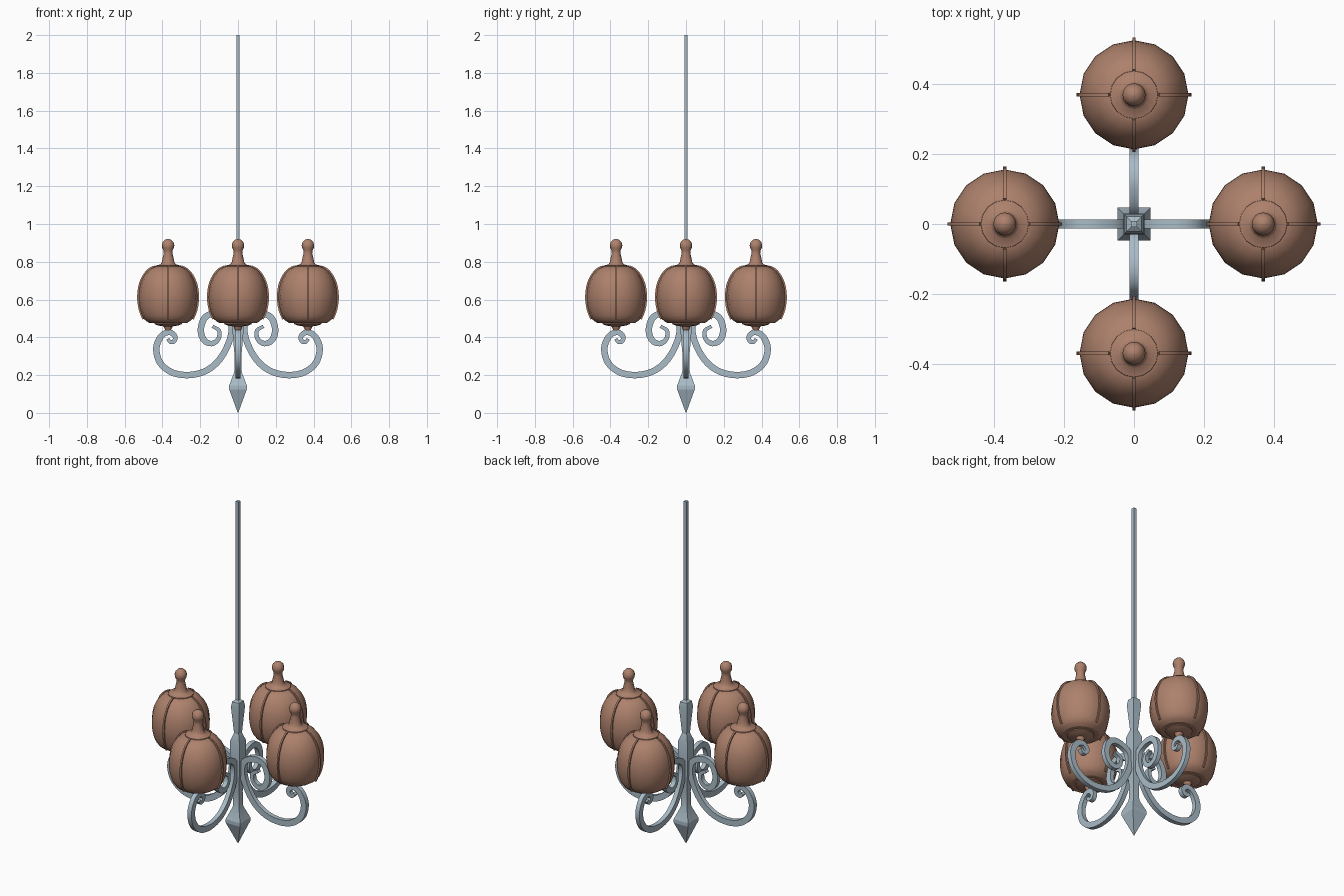
import bpy, bmesh, math
from mathutils import Vector, Matrix

if "Cube" in bpy.data.objects:
    bpy.data.objects.remove(bpy.data.objects["Cube"])

def material(name, rgb):
    m = bpy.data.materials.new(name)
    m.diffuse_color = (*rgb, 1)
    m.use_nodes = True
    m.node_tree.nodes["Principled BSDF"].inputs["Base Color"].default_value = m.diffuse_color
    return m

STEEL = material("steel", (0.40, 0.50, 0.57))
COPPER = material("copper", (0.42, 0.22, 0.15))

def finish(bm, name, mat, angle=35):
    bmesh.ops.recalc_face_normals(bm, faces=bm.faces)
    me = bpy.data.meshes.new(name)
    bm.to_mesh(me)
    bm.free()
    me.materials.append(mat)
    ob = bpy.data.objects.new(name, me)
    bpy.context.collection.objects.link(ob)
    bpy.ops.object.select_all(action='DESELECT')
    ob.select_set(True)
    bpy.context.view_layer.objects.active = ob
    bpy.ops.object.shade_smooth_by_angle(angle=math.radians(angle))
    return ob

def copies(ob, angles):
    # linked duplicates turned about the central axis
    for i, a in enumerate(angles):
        c = ob.copy()
        c.name = f"{ob.name}_{i + 2}"
        c.matrix_world = Matrix.Rotation(a, 4, 'Z') @ ob.matrix_world
        bpy.context.collection.objects.link(c)

def skin(bm, rings):
    # bridge a list of closed rings of points and cap both ends
    vs = [[bm.verts.new(p) for p in r] for r in rings]
    n = len(vs[0])
    for a, b in zip(vs, vs[1:]):
        for i in range(n):
            bm.faces.new((a[i], a[(i + 1) % n], b[(i + 1) % n], b[i]))
    bm.faces.new(vs[0])
    bm.faces.new(vs[-1])

def lathe(bm, profile, sides, phase=0.0):
    skin(bm, [[(r * math.cos(phase + 2 * math.pi * i / sides),
                r * math.sin(phase + 2 * math.pi * i / sides), z)
               for i in range(sides)] for r, z in profile])

def smooth_path(pts, steps):
    # Catmull-Rom curve through (x, z) points
    p = [Vector(q) for q in pts]
    p = [2 * p[0] - p[1]] + p + [2 * p[-1] - p[-2]]
    out = []
    for i in range(1, len(p) - 2):
        a, b, c, d = p[i - 1:i + 3]
        for s in range(steps):
            t = s / steps
            out.append(0.5 * (2 * b + (c - a) * t + (2 * a - 5 * b + 4 * c - d) * t * t
                              + (3 * b - a - 3 * c + d) * t ** 3))
    return out + [p[-2]]

def ribbon(bm, path, width, thick):
    # rectangular bar along a path in the xz plane; thick is a function of 0..1
    rings = []
    n = len(path)
    for i, p in enumerate(path):
        t = (path[min(i + 1, n - 1)] - path[max(i - 1, 0)]).normalized()
        o = Vector((-t.y, t.x)) * thick(i / (n - 1)) / 2
        a, b = p + o, p - o
        w = width / 2
        rings.append([(a.x, -w, a.y), (a.x, w, a.y), (b.x, w, b.y), (b.x, -w, b.y)])
    skin(bm, rings)

QUARTERS = [math.pi / 2, math.pi, 3 * math.pi / 2]

# square central column with the pointed drop (half widths)
column = [(0.001, 0.0), (0.047, 0.125), (0.047, 0.145), (0.02, 0.215), (0.018, 0.30),
          (0.03, 0.44), (0.03, 0.60), (0.015, 0.645), (0.027, 0.80), (0.022, 0.83), (0.008, 0.84)]
bm = bmesh.new()
lathe(bm, [(h * math.sqrt(2), z) for h, z in column], 4, math.pi / 4)
finish(bm, "central_column", STEEL, 20)

# hanging rod
bm = bmesh.new()
lathe(bm, [(0.0125, 0.82), (0.0125, 2.0)], 4, math.pi / 4)
finish(bm, "hanging_rod", STEEL, 20)

# S-shaped scroll arms
arm = [(0.372, 0.392), (0.358, 0.375), (0.338, 0.38), (0.333, 0.404), (0.362, 0.427),
       (0.405, 0.408), (0.432, 0.345), (0.415, 0.27), (0.355, 0.217), (0.27, 0.200),
       (0.18, 0.218), (0.11, 0.268), (0.06, 0.345), (0.034, 0.43), (0.05, 0.495),
       (0.12, 0.525), (0.175, 0.505), (0.197, 0.44), (0.18, 0.385), (0.14, 0.367),
       (0.105, 0.39), (0.10, 0.435), (0.135, 0.458)]
bm = bmesh.new()
ribbon(bm, smooth_path(arm, 5), 0.026, lambda t: 0.017 + 0.017 * min(1, 4 * t, 5 * (1 - t)))
arm_ob = finish(bm, "scroll_arm", STEEL, 40)
copies(arm_ob, QUARTERS)

# round lamp globes: outline of the shell from below upward
shell = [(0.098, 0.475), (0.128, 0.497), (0.146, 0.54), (0.155, 0.59), (0.155, 0.635),
         (0.146, 0.685), (0.125, 0.73), (0.098, 0.76), (0.068, 0.775)]
bm = bmesh.new()
lathe(bm, smooth_path(shell, 2), 16)
globe = finish(bm, "lamp_globe", COPPER, 30)

# four upright ribs on each globe
bm = bmesh.new()
lip = [Vector((r + 0.002, z)) for r, z in shell[1:]]
for k in range(4):
    rib = bmesh.new()
    ribbon(rib, smooth_path(lip, 2), 0.009, lambda t: 0.012)
    rib.transform(Matrix.Rotation(k * math.pi / 2, 4, 'Z'))
    tmp = bpy.data.meshes.new("rib_part")
    rib.to_mesh(tmp)
    rib.free()
    bm.from_mesh(tmp)
    bpy.data.meshes.remove(tmp)
ribs = finish(bm, "globe_ribs", COPPER, 30)

# cap and finial
finial = [(0.070, 0.766), (0.068, 0.779), (0.042, 0.786), (0.034, 0.795), (0.030, 0.815),
          (0.023, 0.845), (0.024, 0.86), (0.031, 0.874), (0.033, 0.888), (0.028, 0.905),
          (0.016, 0.917), (0.002, 0.921)]
bm = bmesh.new()
lathe(bm, finial, 16)
cap = finish(bm, "globe_finial", COPPER, 40)

# base cup joining globe and arm
cup = [(0.012, 0.432), (0.022, 0.452), (0.024, 0.458), (0.055, 0.463), (0.072, 0.470), (0.075, 0.482)]
bm = bmesh.new()
lathe(bm, cup, 16)
base = finish(bm, "globe_base", COPPER, 40)

# place the globe parts on the arm and repeat around the column
for ob in (globe, ribs, cap, base):
    ob.matrix_world = Matrix.Translation((0.37, 0, 0))
    copies(ob, QUARTERS)
